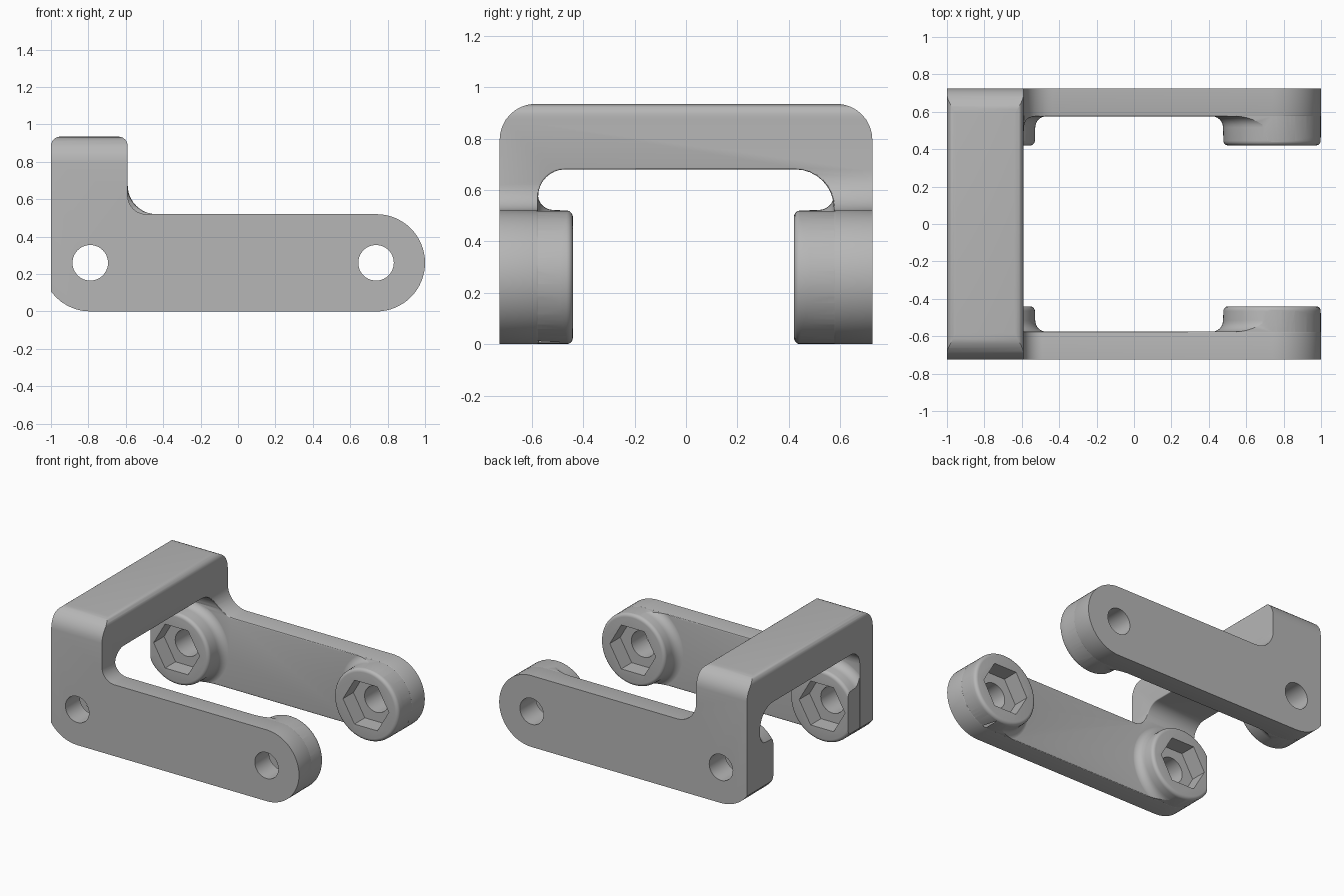
import bpy, bmesh
from math import sin, cos, acos, radians, degrees
from mathutils import Matrix

if "Cube" in bpy.data.objects:
    bpy.data.objects.remove(bpy.data.objects["Cube"], do_unlink=True)

HALF = 0.725              # half depth
WALL = 0.15               # side plate thickness
INNER = HALF - WALL
PLATE_R = 0.26            # plate end radius, also its mid height
TOP = 0.935
HOLES = (-0.79, 0.738)

grey = bpy.data.materials.new("light_grey")
grey.use_nodes = True
grey.diffuse_color = (0.47, 0.47, 0.47, 1)
grey.node_tree.nodes["Principled BSDF"].inputs["Base Color"].default_value = grey.diffuse_color


def arc(cx, cy, r, a0, a1, n=8):
    angles = [radians(a0 + (a1 - a0) * i / n) for i in range(n + 1)]
    return [(cx + r * cos(a), cy + r * sin(a)) for a in angles]


def make(name, bm):
    bmesh.ops.recalc_face_normals(bm, faces=bm.faces)
    mesh = bpy.data.meshes.new(name)
    bm.to_mesh(mesh)
    bm.free()
    mesh.materials.append(grey)
    obj = bpy.data.objects.new(name, mesh)
    bpy.context.collection.objects.link(obj)
    return obj


def loft(name, sections):
    bm = bmesh.new()
    rings = [[bm.verts.new(p) for p in s] for s in sections]
    n = len(rings[0])
    for a, b in zip(rings, rings[1:]):
        for i in range(n):
            j = (i + 1) % n
            bm.faces.new((a[i], a[j], b[j], b[i]))
    bm.faces.new(rings[0])
    bm.faces.new(rings[-1])
    return make(name, bm)


def cylinder(name, r, x, y0, y1, sides):
    bm = bmesh.new()
    place = Matrix.Translation((x, (y0 + y1) / 2, PLATE_R)) @ Matrix.Rotation(radians(90), 4, 'X')
    bmesh.ops.create_cone(bm, cap_ends=True, segments=sides, radius1=r, radius2=r,
                          depth=abs(y1 - y0), matrix=place)
    return make(name, bm)


def combine(target, tool, operation, keep=False):
    mod = target.modifiers.new("cut", 'BOOLEAN')
    mod.operation = operation
    mod.solver = 'EXACT'
    mod.object = tool
    bpy.context.view_layer.update()
    with bpy.context.temp_override(object=target, active_object=target, selected_objects=[target]):
        bpy.ops.object.modifier_apply(modifier=mod.name)
    if not keep:
        bpy.data.objects.remove(tool, do_unlink=True)


def side_outline(fillet, inset):
    """L-shaped side outline in x and z."""
    r = PLATE_R - inset
    left, right, top = -1 + inset, -0.59 - inset, TOP - inset
    start = 360 - degrees(acos((left - HOLES[0]) / r))
    return (arc(HOLES[0], PLATE_R, r, start, 270, 6)
            + arc(0.74, PLATE_R, r, -90, 90, 32)
            + arc(-0.59 + fillet, 2 * PLATE_R + fillet, fillet + inset, 270, 180, 10)
            + arc(right - 0.05, top - 0.05, 0.05, 0, 90, 6)
            + arc(left + 0.05, top - 0.05, 0.05, 90, 180, 6))


def side_solid(name, inset=0.0):
    # the back fillet is larger than the front one
    stations = ((-HALF - 0.05, 0.1), (-0.3, 0.1), (0.3, 0.155), (HALF + 0.05, 0.155))
    return loft(name, [[(x, y, z) for x, z in side_outline(f, inset)] for y, f in stations])


# Arch-shaped frame seen end on, trimmed to the side outline
low, roof = -0.1, 0.68
arch = ([(-HALF, low)] + arc(-HALF + 0.14, TOP - 0.14, 0.14, 180, 90)
        + arc(HALF - 0.14, TOP - 0.14, 0.14, 90, 0) + [(HALF, low), (INNER, low)]
        + arc(INNER - 0.15, roof - 0.15, 0.15, 0, 90)
        + arc(-INNER + 0.105, roof - 0.105, 0.105, 90, 180) + [(-INNER, low)])
bracket = loft("bracket", [[(x, y, z) for y, z in arch] for x in (-1.1, 1.1)])
combine(bracket, side_solid("outline_cutter"), 'INTERSECT')

# Soften the inner edges of the plates and the bridge
bm = bmesh.new()
bm.from_mesh(bracket.data)
bmesh.ops.remove_doubles(bm, verts=bm.verts, dist=0.0002)
bmesh.ops.dissolve_limit(bm, angle_limit=radians(0.5), verts=bm.verts, edges=bm.edges)
inner_edges = []
for e in bm.edges:
    mid = (e.verts[0].co + e.verts[1].co) / 2
    if (len(e.link_faces) == 2 and e.calc_face_angle() > radians(50)
            and abs(mid.y) < INNER + 0.01 and mid.z < roof + 0.01 and mid.x > -0.99):
        inner_edges.append(e)
bmesh.ops.bevel(bm, geom=inner_edges, offset=0.03, segments=3, profile=0.5,
                affect='EDGES', clamp_overlap=True)
bm.to_mesh(bracket.data)
bm.free()

# Round bosses with a flared foot and a softened rim
trim = side_solid("boss_trim", 0.001)
for side, length in ((-1, 0.285), (1, 0.305)):
    for x in HOLES:
        r, flare = PLATE_R + 0.002, 0.06
        profile = ([(r + flare, 0.08)] + arc(r + flare, WALL + flare - 0.001, flare, 270, 180, 6)
                   + arc(r - 0.027, length - 0.025, 0.025, 0, 90, 5))
        rings = [[(x + pr * cos(a), side * (HALF - h), PLATE_R + pr * sin(a))
                  for a in [radians(360 * i / 64) for i in range(64)]] for pr, h in profile]
        boss = loft("boss", rings)
        combine(boss, trim, 'INTERSECT', keep=True)
        combine(bracket, boss, 'UNION')
bpy.data.objects.remove(trim, do_unlink=True)

# Bolt holes and hexagonal nut pockets
for side, length in ((-1, 0.285), (1, 0.305)):
    for x in HOLES:
        inner = HALF - length
        combine(bracket, cylinder("hole", 0.095, x, side * (inner - 0.05), side * (HALF + 0.05), 40),
                'DIFFERENCE')
        bm = bmesh.new()
        bm.free()
        hexagon = [(x + 0.185 * cos(radians(60 * i)), PLATE_R + 0.185 * sin(radians(60 * i)))
                   for i in range(6)]
        pocket = loft("pocket", [[(px, side * y, pz) for px, pz in hexagon]
                                 for y in (inner - 0.05, inner + 0.12)])
        combine(bracket, pocket, 'DIFFERENCE')

# Smooth curves, keep hard edges
for o in bpy.context.selected_objects:
    o.select_set(False)
bracket.select_set(True)
bpy.context.view_layer.objects.active = bracket
bpy.ops.object.shade_smooth_by_angle(angle=radians(30))
